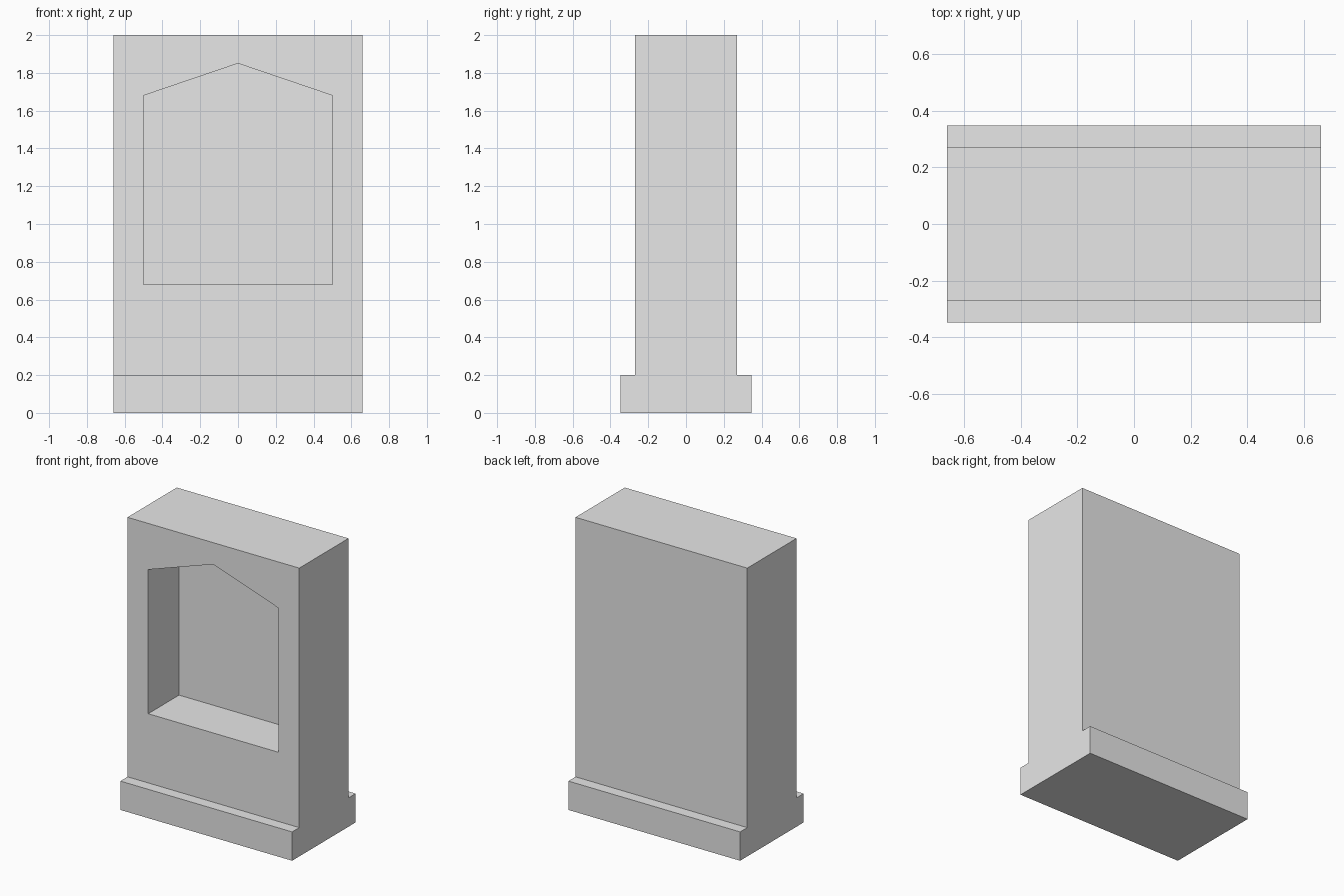
import bpy
import bmesh
from mathutils import Vector

cube = bpy.data.objects.get("Cube")
if cube:
    bpy.data.objects.remove(cube, do_unlink=True)

HALF_WIDTH = 0.659
BODY_Y, BASE_Y = 0.27, 0.348
BASE_TOP, HEIGHT = 0.2, 2.0
NICHE_DEPTH = 0.338


def material(name, colour):
    mat = bpy.data.materials.new(name)
    mat.use_nodes = True
    mat.diffuse_color = colour
    mat.node_tree.nodes["Principled BSDF"].inputs["Base Color"].default_value = colour
    return mat


def prism(name, outline, sweep, mat):
    """Extrude a closed outline along a vector into a solid."""
    bm = bmesh.new()
    face = bm.faces.new([bm.verts.new(p) for p in outline])
    result = bmesh.ops.extrude_face_region(bm, geom=[face], use_keep_orig=True)
    moved = [v for v in result["geom"] if isinstance(v, bmesh.types.BMVert)]
    bmesh.ops.translate(bm, verts=moved, vec=Vector(sweep))
    bmesh.ops.recalc_face_normals(bm, faces=bm.faces)
    mesh = bpy.data.meshes.new(name)
    bm.to_mesh(mesh)
    bm.free()
    mesh.materials.append(mat)
    obj = bpy.data.objects.new(name, mesh)
    bpy.context.collection.objects.link(obj)
    return obj


stone = material("light_grey", (0.8, 0.8, 0.8, 1))

# Slab with a stepped plinth at front and back, swept across the width
half = [(BASE_Y, 0), (BASE_Y, BASE_TOP), (BODY_Y, BASE_TOP), (BODY_Y, HEIGHT)]
section = half + [(-y, z) for y, z in reversed(half)]
slab = prism("niche_slab", [(-HALF_WIDTH, y, z) for y, z in section],
             (2 * HALF_WIDTH, 0, 0), stone)

# Gabled recess cut into the front
gable = [(-0.5, 0.68), (0.5, 0.68), (0.5, 1.68), (0, 1.85), (-0.5, 1.68)]
overshoot = 0.2
cutter = prism("niche_cutter", [(x, -BODY_Y - overshoot, z) for x, z in gable],
               (0, NICHE_DEPTH + overshoot, 0), stone)
cutter.hide_render = True

cut = slab.modifiers.new("niche", "BOOLEAN")
cut.operation = "DIFFERENCE"
cut.solver = "EXACT"
cut.object = cutter
bpy.context.view_layer.objects.active = slab
bpy.ops.object.modifier_apply(modifier=cut.name)
bpy.data.objects.remove(cutter, do_unlink=True)
